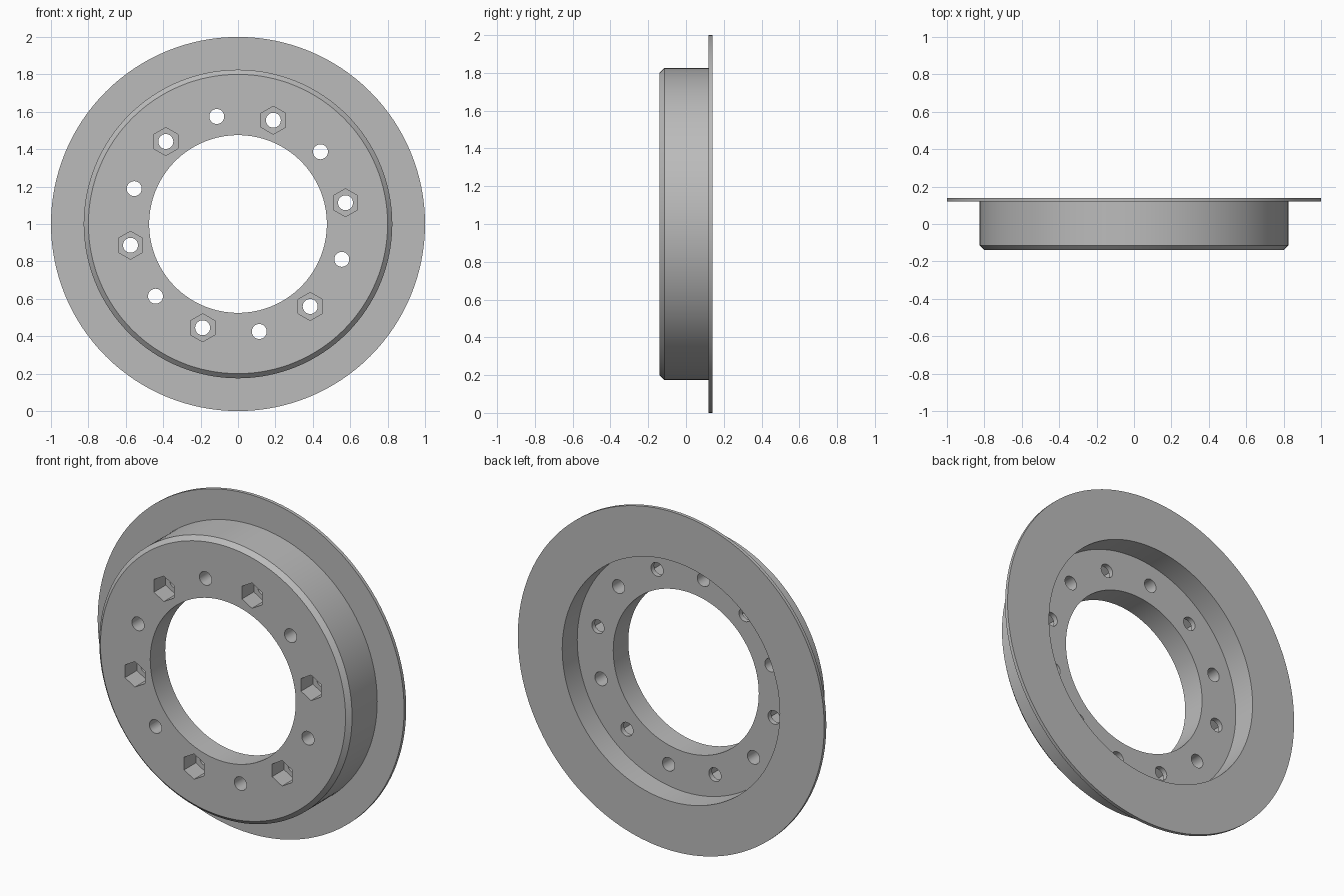
import bpy, bmesh, math
from mathutils import Matrix, Vector

old = bpy.data.objects.get("Cube")
if old:
    bpy.data.objects.remove(old, do_unlink=True)

FRONT, FLOOR, BACK = -0.14, 0.0, 0.14
BOLT_RADIUS, FIRST_BOLT = 0.586, math.radians(11.2)

grey = bpy.data.materials.new("plain grey")
grey.use_nodes = True
colour = (0.5, 0.5, 0.5, 1)
grey.diffuse_color = colour
grey.node_tree.nodes["Principled BSDF"].inputs["Base Color"].default_value = colour


def add_object(name, bm):
    bmesh.ops.recalc_face_normals(bm, faces=bm.faces)
    mesh = bpy.data.meshes.new(name)
    bm.to_mesh(mesh)
    bm.free()
    obj = bpy.data.objects.new(name, mesh)
    obj.data.materials.append(grey)
    bpy.context.collection.objects.link(obj)
    return obj


def lathe(name, profile, steps):
    """Revolve a closed (radius, y) profile about the y axis through z = 1."""
    bm = bmesh.new()
    verts = [bm.verts.new((r, y, 1)) for r, y in profile]
    edges = [bm.edges.new((v, verts[i - 1])) for i, v in enumerate(verts)]
    bmesh.ops.spin(bm, geom=verts + edges, cent=(0, 0, 1), axis=(0, 1, 0),
                   angle=math.tau, steps=steps)
    bmesh.ops.remove_doubles(bm, verts=bm.verts, dist=1e-4)
    return add_object(name, bm)


def bolt_cutter(name, count, sides, radius, y0, y1):
    """Prisms along y, evenly spaced on the bolt circle."""
    bm = bmesh.new()
    for i in range(count):
        a = FIRST_BOLT + math.tau * i / count
        centre = Vector((BOLT_RADIUS * math.cos(a), (y0 + y1) / 2,
                         1 + BOLT_RADIUS * math.sin(a)))
        bmesh.ops.create_cone(
            bm, cap_ends=True, segments=sides, radius1=radius, radius2=radius,
            depth=y1 - y0,
            matrix=Matrix.Translation(centre) @ Matrix.Rotation(math.pi / 2, 4, "X"))
    return add_object(name, bm)


# Flanged ring with a chamfered front rim and a recess in the back
ring = lathe("flanged_ring", [
    (0.475, FRONT), (0.80, FRONT), (0.825, FRONT + 0.025), (0.825, 0.12),
    (1.0, 0.12), (1.0, BACK), (0.71, BACK), (0.71, FLOOR), (0.475, FLOOR)], 128)

# Twelve through holes, every other one with a hexagonal nut pocket
cutters = [
    bolt_cutter("nut_pocket_cutter", 6, 6, 0.075, FRONT - 0.1, FRONT + 0.11),
    bolt_cutter("bolt_hole_cutter", 12, 32, 0.04, FRONT - 0.05, FLOOR + 0.05)]

bpy.context.view_layer.objects.active = ring
for cutter in cutters:
    cut = ring.modifiers.new(cutter.name, "BOOLEAN")
    cut.operation, cut.solver, cut.object = "DIFFERENCE", "EXACT", cutter
    bpy.ops.object.modifier_apply(modifier=cut.name)
    bpy.data.objects.remove(cutter, do_unlink=True)

# Smooth the round walls and keep the rims sharp
bpy.ops.object.select_all(action="DESELECT")
ring.select_set(True)
bpy.ops.object.shade_smooth_by_angle(angle=math.radians(30))
